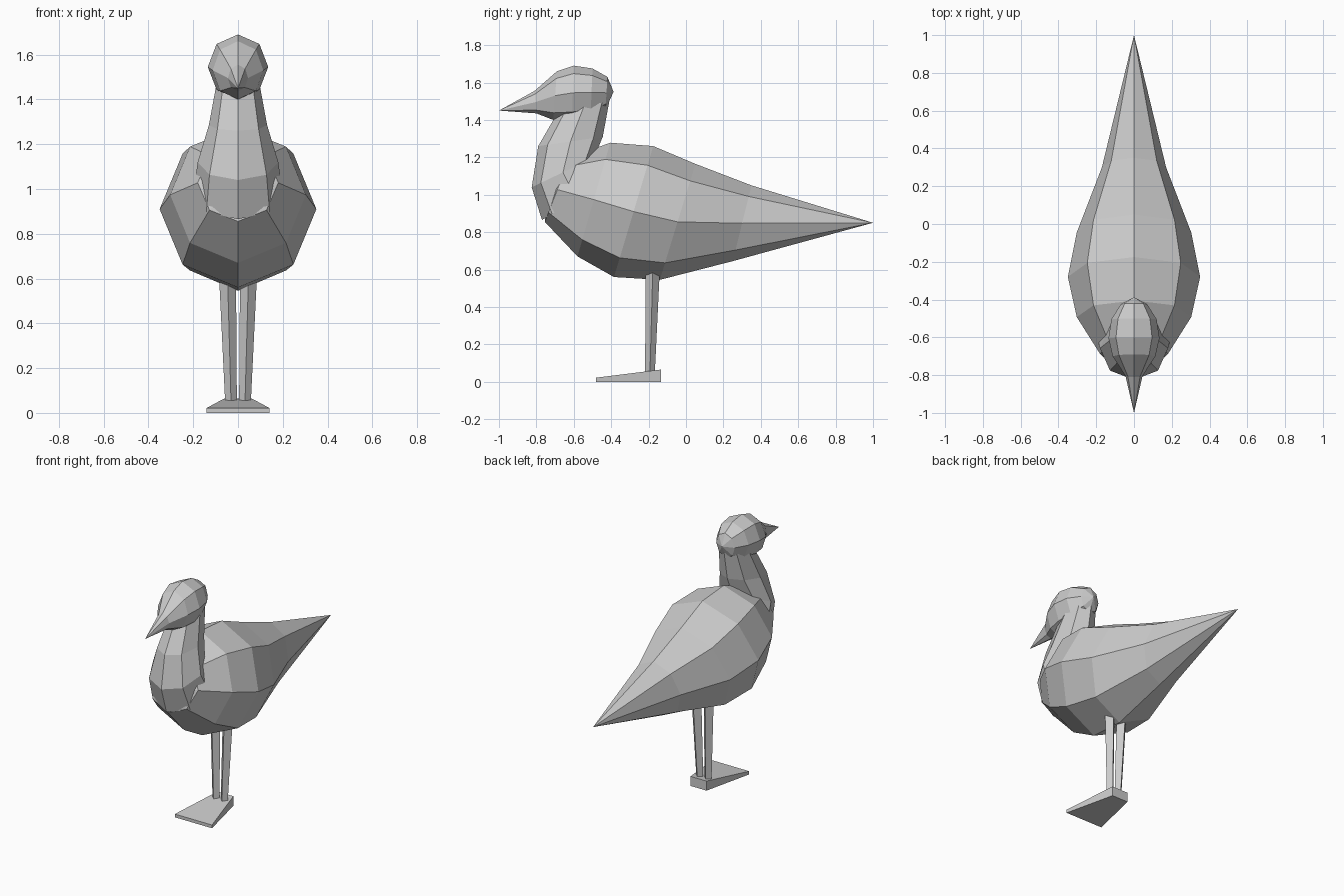
import bpy, bmesh
from math import sin, cos, pi

if "Cube" in bpy.data.objects:
    bpy.data.objects.remove(bpy.data.objects["Cube"])


def finish(name, bm):
    bmesh.ops.recalc_face_normals(bm, faces=bm.faces)
    me = bpy.data.meshes.new(name)
    bm.to_mesh(me)
    bm.free()
    ob = bpy.data.objects.new(name, me)
    bpy.context.collection.objects.link(ob)
    return ob


def loft(name, rings, start=None, end=None, n=8):
    """Each ring: (y, z) of one centre-line point, (y, z) of the opposite one, half width.
    start / end are optional pole points; open ends are capped."""
    bm = bmesh.new()
    loops = []
    for (y0, z0), (y1, z1), w in rings:
        cy, cz, hy, hz = (y0 + y1) / 2, (z0 + z1) / 2, (y1 - y0) / 2, (z1 - z0) / 2
        loops.append([bm.verts.new((w * sin(2 * pi * i / n),
                                    cy + hy * cos(2 * pi * i / n),
                                    cz + hz * cos(2 * pi * i / n))) for i in range(n)])
    for a, b in zip(loops, loops[1:]):
        for i in range(n):
            j = (i + 1) % n
            bm.faces.new((a[i], a[j], b[j], b[i]))
    for loop, pole in ((loops[0], start), (loops[-1], end)):
        if pole:
            p = bm.verts.new((0, *pole))
            for i in range(n):
                bm.faces.new((loop[i], loop[(i + 1) % n], p))
        else:
            bm.faces.new(loop)
    return finish(name, bm)


# Body: tilted eight-sided egg drawn out to a pointed tail
loft("body", [
    ((-0.755, 0.855), (-0.62, 1.20), 0.18),
    ((-0.58, 0.67), (-0.405, 1.278), 0.303),
    ((-0.385, 0.56), (-0.175, 1.26), 0.35),
    ((-0.14, 0.545), (0.05, 1.165), 0.303),
    ((0.25, 0.645), (0.35, 1.05), 0.17),
], start=(-0.74, 1.06), end=(1.0, 0.85))

# Neck: curved tube widening into the breast
neck = loft("neck", [
    ((-0.68, 1.45), (-0.41, 1.50), 0.095),
    ((-0.79, 1.26), (-0.445, 1.31), 0.13),
    ((-0.825, 1.04), (-0.49, 1.20), 0.18),
    ((-0.77, 0.865), (-0.40, 1.08), 0.20),
])

# Head: small ball drawn out to a pointed beak
loft("head", [
    ((-0.43, 1.46), (-0.42, 1.63), 0.07),
    ((-0.51, 1.42), (-0.50, 1.675), 0.12),
    ((-0.61, 1.40), (-0.60, 1.69), 0.135),
    ((-0.71, 1.40), (-0.69, 1.66), 0.113),
    ((-0.80, 1.435), (-0.81, 1.555), 0.045),
], start=(-0.387, 1.55), end=(-1.0, 1.45))

# Legs: four-sided tapering posts
for side, label in ((1, "right"), (-1, "left")):
    bm = bmesh.new()
    ends = []
    for x, y, z, r in ((0.031, -0.193, 0.04, 0.026), (0.047, -0.177, 0.62, 0.038)):
        ends.append([bm.verts.new((side * (x + r * cos(k * pi / 2)), y + r * sin(k * pi / 2), z))
                     for k in range(4)])
    for k in range(4):
        j = (k + 1) % 4
        bm.faces.new((ends[0][k], ends[0][j], ends[1][j], ends[1][k]))
    for e in ends:
        bm.faces.new(e)
    finish("leg_" + label, bm)

# Feet: one wedge, wide and thin in front, narrow and tall behind
bm = bmesh.new()
bmesh.ops.create_cube(bm, size=2)
for v in bm.verts:
    front, top = v.co.y < 0, v.co.z > 0
    v.co = (v.co.x * (0.14 if front else 0.06),
            -0.48 if front else -0.135,
            (0.022 if front else 0.065) if top else 0)
finish("feet", bm)
